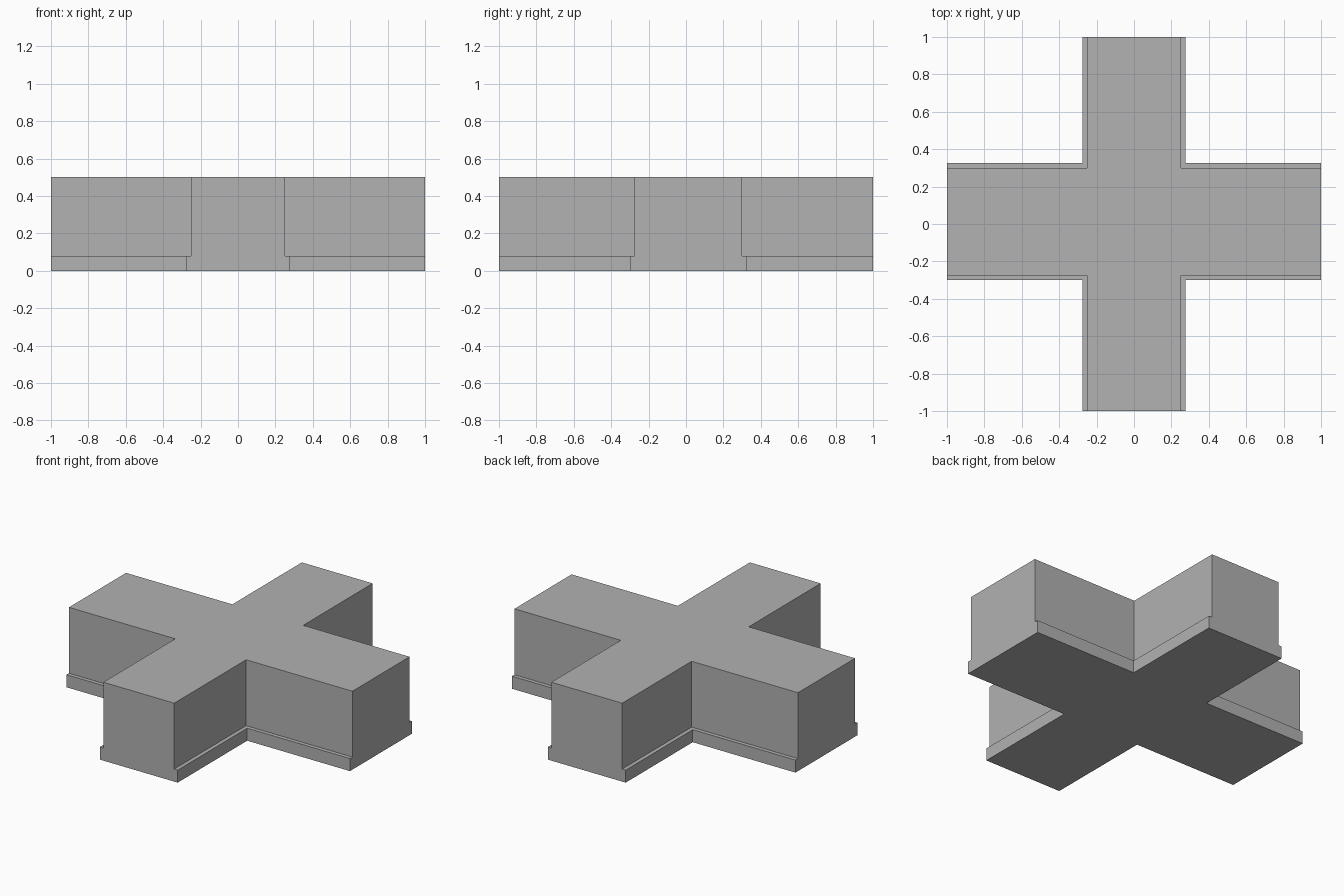
import bpy
import bmesh

if "Cube" in bpy.data.objects:
    bpy.data.objects.remove(bpy.data.objects["Cube"], do_unlink=True)

PLINTH_TOP, HEIGHT, LEDGE = 0.08, 0.5, 0.025

grey = bpy.data.materials.new("plain grey")
grey.use_nodes = True
colour = (0.445, 0.445, 0.445, 1)
grey.diffuse_color = colour
grey.node_tree.nodes["Principled BSDF"].inputs["Base Color"].default_value = colour


def cross_ring(bm, z, grow):
    """Twelve corners of the cross outline, counterclockwise from the front arm."""
    w = 0.25 + grow
    front, back = -0.275 - grow, 0.3 + grow
    outline = [(-w, -1), (w, -1), (w, front), (1, front), (1, back), (w, back),
               (w, 1), (-w, 1), (-w, back), (-1, back), (-1, front), (-w, front)]
    return [bm.verts.new((x, y, z)) for x, y in outline]


bm = bmesh.new()
rings = [cross_ring(bm, 0, LEDGE), cross_ring(bm, PLINTH_TOP, LEDGE),
         cross_ring(bm, PLINTH_TOP, 0), cross_ring(bm, HEIGHT, 0)]

# Underside and roof
bm.faces.new(rings[0][::-1])
bm.faces.new(rings[-1])

for i in range(12):
    j = (i + 1) % 12
    if i % 3 == 0:
        # Flush arm end with the stepped outline
        bm.faces.new([r[j] for r in rings] + [r[i] for r in reversed(rings)])
    else:
        # Plinth side, ledge and upper wall
        for low, high in zip(rings, rings[1:]):
            bm.faces.new((low[i], low[j], high[j], high[i]))

bmesh.ops.recalc_face_normals(bm, faces=bm.faces)
mesh = bpy.data.meshes.new("cross_block")
bm.to_mesh(mesh)
bm.free()
mesh.materials.append(grey)
block = bpy.data.objects.new("cross_block", mesh)
bpy.context.collection.objects.link(block)
